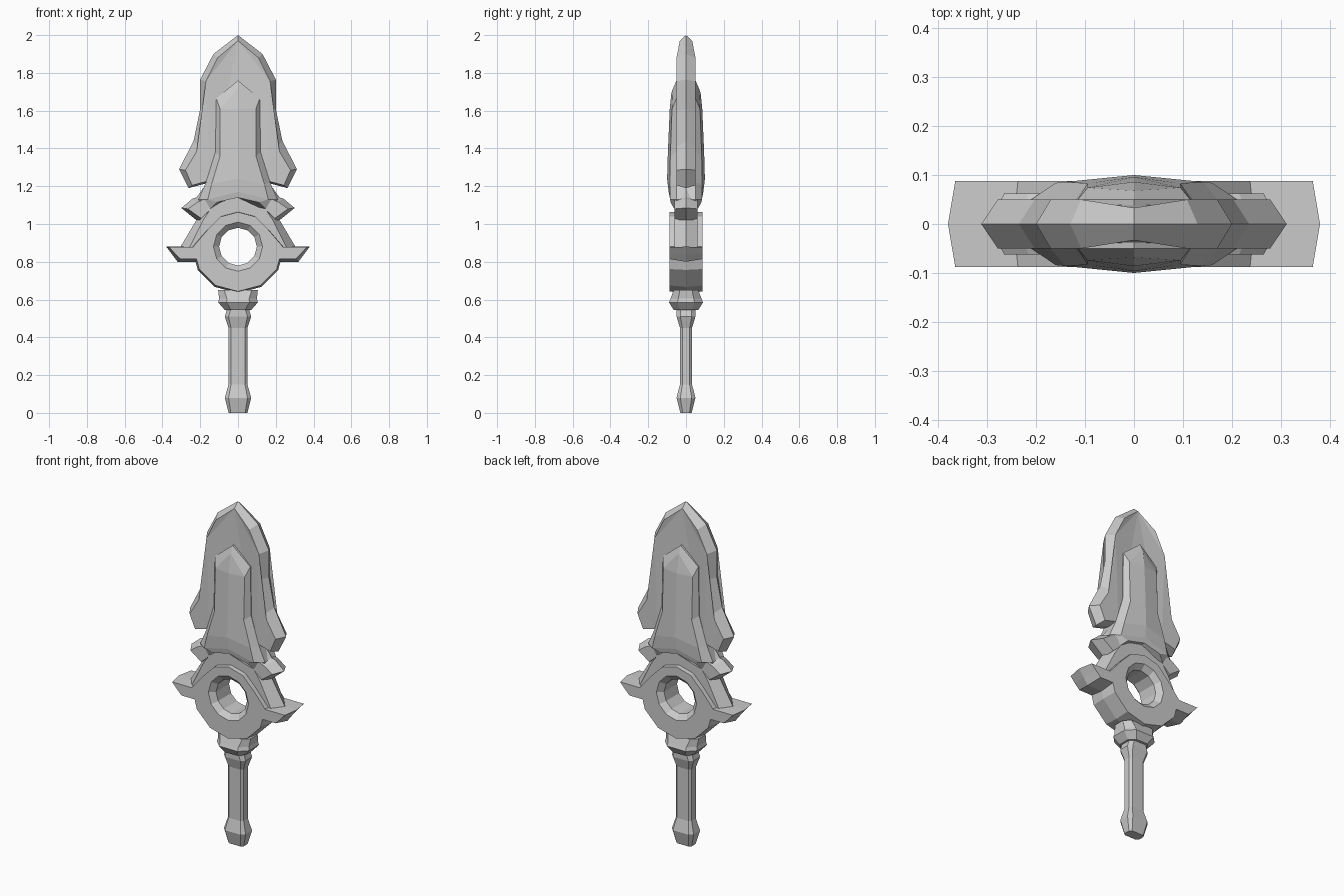
import bpy, bmesh
from math import sin, cos, pi

if "Cube" in bpy.data.objects:
    bpy.data.objects.remove(bpy.data.objects["Cube"])

steel = bpy.data.materials.new("plain_grey")
steel.use_nodes = True
GREY = (0.6, 0.6, 0.6, 1)
steel.diffuse_color = GREY
steel.node_tree.nodes["Principled BSDF"].inputs["Base Color"].default_value = GREY


def finish(bm, name, axes=""):
    """Mirror the drawn portion over the given axes and make an object."""
    for axis in axes:
        geom = bm.verts[:] + bm.edges[:] + bm.faces[:]
        bmesh.ops.mirror(bm, geom=geom, axis=axis, merge_dist=0.0005)
    bmesh.ops.remove_doubles(bm, verts=bm.verts[:], dist=0.0005)
    bmesh.ops.recalc_face_normals(bm, faces=bm.faces[:])
    mesh = bpy.data.meshes.new(name)
    bm.to_mesh(mesh)
    bm.free()
    mesh.materials.append(steel)
    obj = bpy.data.objects.new(name, mesh)
    bpy.context.collection.objects.link(obj)
    return obj


def slab(name, rim, cap, depth):
    """Bevelled plate: rim outline (x, z) at y=0, cap outline at y=depth."""
    bm = bmesh.new()
    outer = [bm.verts.new((x, 0, z)) for x, z in rim]
    inner = [bm.verts.new((p[0], p[2] if len(p) > 2 else depth, p[1])) for p in cap]
    n = len(rim)
    for i in range(n):
        j = (i + 1) % n
        if rim[i][0] or rim[j][0]:
            bm.faces.new((outer[i], outer[j], inner[j], inner[i]))
    face = bm.faces.new(inner)
    bmesh.ops.triangulate(bm, faces=[face])
    finish(bm, name, "XY")


def loft(bm, loops, wrap=False):
    """Skin closed loops of points, capping the ends unless wrapped."""
    rows = [[bm.verts.new(p) for p in loop] for loop in loops]
    n = len(rows[0])
    pairs = list(zip(rows, rows[1:])) + ([(rows[-1], rows[0])] if wrap else [])
    for a, b in pairs:
        for i in range(n):
            j = (i + 1) % n
            bm.faces.new((a[i], a[j], b[j], b[i]))
    if not wrap:
        bm.faces.new(rows[0])
        bm.faces.new(rows[-1])


def post(name, stations, chamfer):
    """Chamfered rectangular post from (z, half width, half depth)."""
    bm = bmesh.new()
    loops = []
    for z, w, d in stations:
        c = d * chamfer
        quarter = [(w, d - c), (w - c, d)]
        ring = quarter + [(-x, y) for x, y in quarter[::-1]]
        ring += [(-x, -y) for x, y in ring]
        loops.append([(x, y, z) for x, y in ring])
    loft(bm, loops)
    finish(bm, name)


# Grip with pommel, and the collar above it
post("grip", [(0, .05, .03), (.08, .07, .05), (.15, .05, .032), (.45, .05, .032),
              (.51, .07, .05), (.56, .055, .05)], .4)
post("collar", [(.545, .07, .065), (.585, .105, .09), (.605, .1, .082),
                (.65, .105, .065)], .5)

# Guard ring: a twelve-sided band, narrower over the top
bm = bmesh.new()
loops = []
for k in range(12):
    a = k * pi / 6
    top = 0 < k < 6
    edge, mid = (.183, .188) if top else (.237, .246)
    section = [(.13, .088), (.1, .06), (.1, -.06), (.13, -.088),
               (edge, -.088), (mid, 0), (edge, .088)]
    loops.append([(r * cos(a), y, .88 + r * sin(a)) for r, y in section])
loft(bm, loops, wrap=True)
finish(bm, "guard_ring")

# Pointed wings on the sides of the ring
slab("guard_wings",
     [(.18, .88), (.38, .88), (.35, .84), (.32, .8), (.2, .8)],
     [(.18, .878), (.365, .878), (.335, .845), (.305, .815), (.2, .815)], .088)

# Sloping plate between ring and blade
slab("guard_plate",
     [(0, 1.16), (.15, 1.12), (.215, 1.03), (.31, .87), (.15, .87),
      (.13, .955), (.075, 1.01), (0, 1.03)],
     [(0, 1.15), (.13, 1.1), (.185, 1.02), (.26, .87), (.15, .87),
      (.13, .955), (.075, 1.01), (0, 1.03)], .062)

# Short arms at the foot of the blade
slab("blade_arms",
     [(.1, 1.21), (.17, 1.21), (.22, 1.14), (.24, 1.135), (.3, 1.085), (.21, 1.012), (.12, 1.1)],
     [(.1, 1.19), (.15, 1.19), (.19, 1.125), (.215, 1.115), (.265, 1.08), (.195, 1.03), (.12, 1.1)],
     .062)

# Broad blade with swept barbs
slab("blade",
     [(0, 2), (.13, 1.9), (.2, 1.765), (.2, 1.61), (.235, 1.44), (.312, 1.29),
      (.262, 1.19), (.15, 1.22), (0, 1.22)],
     [(0, 1.97, .033), (.108, 1.88), (.17, 1.755), (.168, 1.6), (.203, 1.41), (.278, 1.285),
      (.243, 1.205), (.15, 1.23), (0, 1.23)], .05)

# Raised central ridge: rows of base, shoulder and crest points
ridge = [
    [(0, .05, 1.76), (0, .068, 1.72), (0, .078, 1.69)],
    [(.115, .05, 1.665), (.095, .074, 1.61), (0, .086, 1.61)],
    [(.12, .05, 1.38), (.095, .083, 1.36), (0, .096, 1.38)],
    [(.17, .05, 1.22), (.14, .086, 1.21), (0, .1, 1.24)],
    [(.21, .05, 1.13), (.16, .084, 1.13), (0, .092, 1.17)],
    [(.17, .05, 1.06), (.11, .082, 1.115), (0, .085, 1.14)],
]
bm = bmesh.new()
rows = [[bm.verts.new(p) for p in [(r[0][0], 0, r[0][2])] + r] for r in ridge]
for a, b in zip(rows, rows[1:]):
    for i in range(3):
        bm.faces.new((a[i], a[i + 1], b[i + 1], b[i]))
bm.faces.new(rows[-1] + [bm.verts.new((0, 0, 1.14))])
finish(bm, "blade_ridge", "XY")
